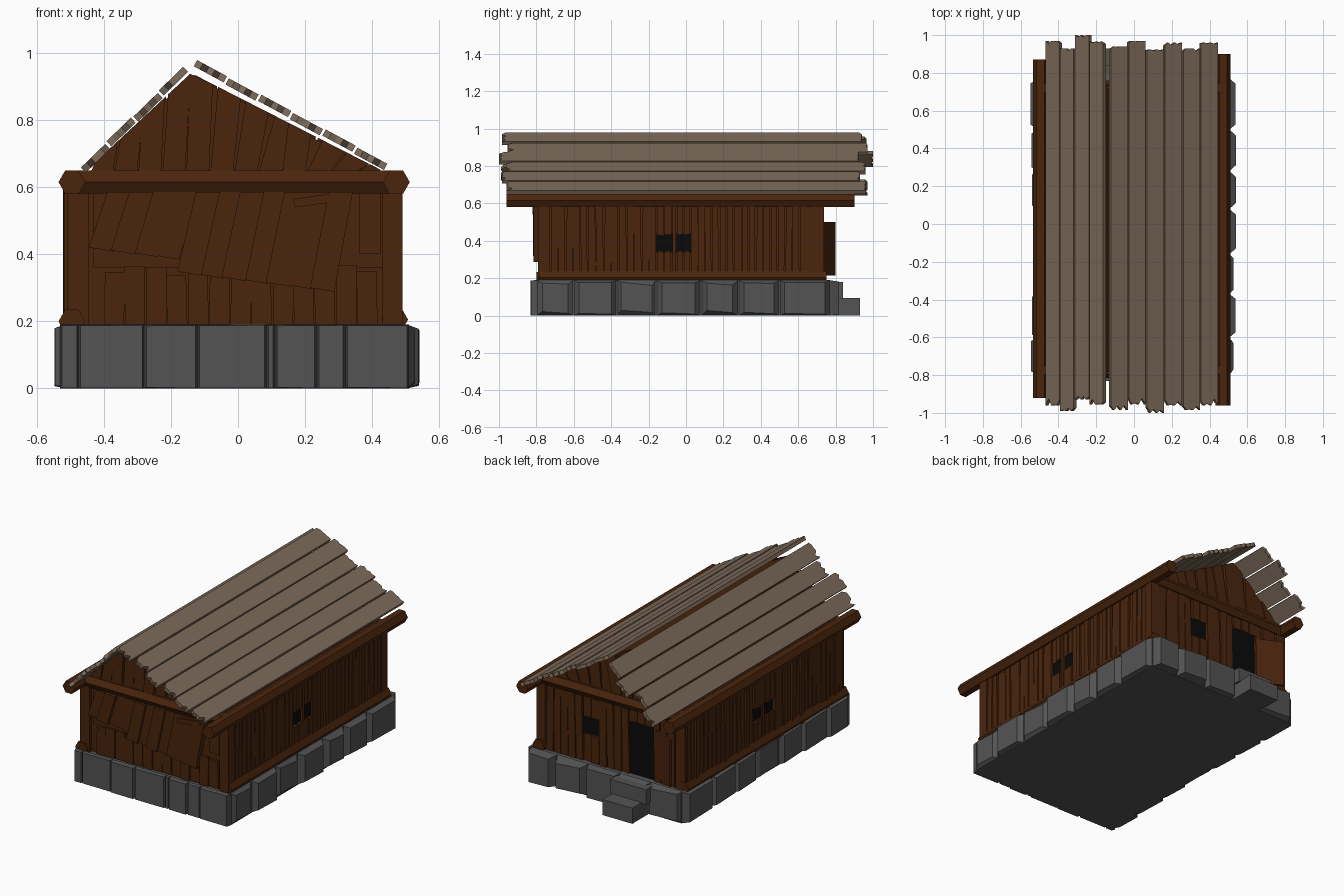
import bpy, bmesh, math, random
from mathutils import Vector as V

if "Cube" in bpy.data.objects:
    bpy.data.objects.remove(bpy.data.objects["Cube"])
random.seed(4)
R = random.uniform


def mat(name, c):
    m = bpy.data.materials.new(name)
    m.diffuse_color = (*c, 1)
    m.use_nodes = True
    m.node_tree.nodes["Principled BSDF"].inputs["Base Color"].default_value = m.diffuse_color
    return m


WOOD = mat("dark_brown_wood", (0.068, 0.018, 0.004))
ROOF = mat("weathered_grey_wood", (0.205, 0.147, 0.102))
STONE = mat("grey_stone", (0.088, 0.088, 0.088))
BLACK = mat("black_opening", (0.003, 0.003, 0.003))


def prism(bm, pts, vec):
    """Extrude a flat outline along a vector."""
    a = [bm.verts.new(V(p)) for p in pts]
    b = [bm.verts.new(V(p) + V(vec)) for p in pts]
    n = len(a)
    bm.faces.new(a)
    bm.faces.new(b[::-1])
    for i in range(n):
        bm.faces.new((a[i], b[i], b[(i + 1) % n], a[(i + 1) % n]))


def box(bm, x0, x1, y0, y1, z0, z1):
    prism(bm, [(x0, y0, z0), (x1, y0, z0), (x1, y1, z0), (x0, y1, z0)], (0, 0, z1 - z0))


def part(name, material, build):
    bm = bmesh.new()
    build(bm)
    bmesh.ops.recalc_face_normals(bm, faces=bm.faces)
    me = bpy.data.meshes.new(name)
    bm.to_mesh(me)
    bm.free()
    me.materials.append(material)
    bpy.context.collection.objects.link(bpy.data.objects.new(name, me))


# Wall frames: (position along wall, height, distance outward) -> point
FRONT = lambda u, z, d: V((u, -0.77 - d, z))
BACK = lambda u, z, d: V((u, 0.715 + d, z))
RIGHT = lambda u, z, d: V((0.468 + d, u, z))
LEFT = lambda u, z, d: V((-0.50 - d, u, z))


def plank(bm, f, u0, u1, z0, z1, lean=0.0, d0=0.0, d1=0.02, jag=0.0):
    pts = [f(u0, z0, d0), f(u1, z0 + jag, d0), f(u1 + lean, z1, d0), f(u0 + lean, z1, d0)]
    prism(bm, pts, f(0, 0, d1) - f(0, 0, d0))


# ---- stone foundation
def stones(bm, f, edges, bulge, slope):
    for a, b in zip(edges, edges[1:]):
        i, d = 0.004 + slope * R(0.3, 1), R(*bulge)
        j = slope * R(0.3, 1)
        inner = [f(a, 0, 0), f(b, 0, 0), f(b, 0.19, 0), f(a, 0.19, 0)]
        outer = [f(a + i, j, d), f(b - i, j * 0.6, d), f(b - i, 0.19 - j, d), f(a + i, 0.19 - i * 0.5, d)]
        va, vb = [bm.verts.new(p) for p in inner], [bm.verts.new(p) for p in outer]
        bm.faces.new(va)
        bm.faces.new(vb)
        for k in range(4):
            bm.faces.new((va[k], va[(k + 1) % 4], vb[(k + 1) % 4], vb[k]))


def foundation(bm):
    box(bm, -0.51, 0.51, -0.80, 0.77, 0, 0.185)
    stones(bm, lambda u, z, d: V((u, -0.80 - d, z)),
           [-0.53, -0.475, -0.28, -0.12, 0.085, 0.11, 0.235, 0.32, 0.51], (0.022, 0.032), 0.003)
    ys = [-0.80, -0.6, -0.37, -0.16, 0.08, 0.28, 0.5, 0.77]
    stones(bm, lambda u, z, d: V((0.505 + d, u, z)), ys, (0.02, 0.047), 0.03)
    stones(bm, lambda u, z, d: V((-0.505 - d, u, z)), ys, (0.015, 0.045), 0.03)
    stones(bm, lambda u, z, d: V((u, 0.76 + d, z)), [-0.51, -0.3, -0.09, 0.12, 0.33, 0.51], (0.03, 0.06), 0.025)


def steps(bm):
    box(bm, -0.29, -0.09, 0.75, 0.93, 0, 0.095)
    box(bm, -0.32, -0.08, 0.75, 0.84, 0.09, 0.18)


part("stone_foundation", STONE, foundation)
part("back_steps", STONE, steps)


# ---- wall core, and black plates marking the door and windows
part("wall_core", WOOD, lambda bm: box(bm, -0.50, 0.468, -0.77, 0.715, 0.18, 0.62))
SIDE_WIN_R = [(-0.155, -0.075, 0.345, 0.43), (-0.05, 0.025, 0.345, 0.43)]
SIDE_WIN_L = [(-0.11, -0.02, 0.35, 0.43), (0.005, 0.09, 0.35, 0.43)]
BACK_HOLES = [(0.07, 0.18, 0.35, 0.46), (-0.295, -0.13, 0.18, 0.51)]


def openings(bm):
    for f, holes in ((RIGHT, SIDE_WIN_R), (LEFT, SIDE_WIN_L), (BACK, BACK_HOLES)):
        for a, b, c, d in holes:
            plank(bm, f, a - 0.02, b + 0.02, c - 0.01, d + 0.01, d0=0, d1=0.003)


part("dark_openings", BLACK, openings)


# ---- vertical plank cladding, split around the openings
def cladding(f, u0, u1, z0, z1, holes, w, lean):
    def build(bm):
        cuts = {u0, u1}
        for h in holes:
            cuts |= {h[0], h[1]}
        cuts = sorted(cuts)
        for a, b in zip(cuts, cuts[1:]):
            n = max(1, round((b - a) / w))
            hole = next((h for h in holes if h[0] <= (a + b) / 2 <= h[1]), None)
            spans = [(z0, hole[2]), (hole[3], z1)] if hole else [(z0, z1)]
            for i in range(n):
                p, q = a + (b - a) * i / n, a + (b - a) * (i + 1) / n
                for s, e in spans:
                    if e - s > 0.02:
                        k = 0 if hole else R(-lean, lean)
                        plank(bm, f, p + 0.001, q - R(0.001, 0.006), s, e, k, 0, R(0.011, 0.022), R(-0.006, 0.006))
    return build


part("right_wall_planks", WOOD, cladding(RIGHT, -0.765, 0.725, 0.22, 0.59, SIDE_WIN_R, 0.04, 0.006))
part("left_wall_planks", WOOD, cladding(LEFT, -0.765, 0.725, 0.22, 0.59, SIDE_WIN_L, 0.04, 0.006))
part("back_wall_planks", WOOD, cladding(BACK, -0.44, 0.43, 0.185, 0.59, BACK_HOLES, 0.055, 0.012))


# ---- front wall: straight lower boards, leaning overlapping upper boards
def front_boards(bm):
    n = 13
    for i in range(n):
        u = -0.40 + i * 0.063
        plank(bm, FRONT, u, u + 0.06, 0.19, R(0.33, 0.37), R(-0.004, 0.004), 0, R(0.012, 0.022))
    plank(bm, FRONT, -0.43, 0.43, 0.36, 0.59, 0, 0, 0.008)
    for i in range(11):
        u = -0.445 + i * 0.066
        lo = 0.42 - 0.008 * i - (0.04 if i > 3 else 0)
        plank(bm, FRONT, u, u + 0.072, lo, 0.585, 0.055, 0.008, R(0.025, 0.048), -0.012)
    plank(bm, FRONT, 0.36, 0.425, 0.40, 0.585, 0.0, 0, 0.02)
    prism(bm, [FRONT(0.17, 0.54, 0.02), FRONT(0.32, 0.56, 0.02), FRONT(0.315, 0.585, 0.02),
               FRONT(0.165, 0.565, 0.02)], (0, -0.03, 0))


part("front_wall_boards", WOOD, front_boards)


# ---- corner posts and hexagonal beams
def posts(bm):
    for x0, x1 in ((-0.51, -0.445), (0.43, 0.49)):
        box(bm, x0, x1, -0.79, -0.73, 0.18, 0.6)
        box(bm, x0, x1, 0.68, 0.738, 0.18, 0.6)


def beam(bm, a, b, r=0.04):
    a, d = V(a), V(b) - V(a)
    side = d.normalized().cross(V((0, 0, 1)))
    ring = [a + r * (math.cos(k * math.pi / 3) * side + math.sin(k * math.pi / 3) * V((0, 0, 1))) for k in range(6)]
    prism(bm, ring, d)


def beams(bm):
    beam(bm, (-0.495, -0.92, 0.615), (-0.495, 0.87, 0.615))
    beam(bm, (0.472, -0.96, 0.615), (0.472, 0.90, 0.615))
    beam(bm, (-0.49, -0.775, 0.615), (0.47, -0.775, 0.615))
    beam(bm, (-0.49, 0.72, 0.615), (0.47, 0.72, 0.615))
    beam(bm, (-0.495, -0.80, 0.20), (-0.495, 0.74, 0.20))
    beam(bm, (0.467, -0.785, 0.205), (0.467, 0.75, 0.205))


part("corner_posts", WOOD, posts)
part("beams", WOOD, beams)


# ---- gables: solid attic faced with leaning boards cut to the roof line
def roof_z(x):
    return 0.94 + (x + 0.14) * (0.93 if x < -0.14 else -0.51)


def gables(bm):
    prism(bm, [(-0.45, -0.765, 0.63), (-0.14, -0.765, 0.935), (0.43, -0.765, 0.64)], (0, 1.48, 0))
    for f in (FRONT, BACK):
        edges = [-0.44 + i * 0.0715 for i in range(13)]
        for a, b in zip(edges, edges[1:]):
            k = R(0.01, 0.05)
            p, q = min(a + k, 0.41), min(b + k - 0.004, 0.425)
            pts = [(a, 0.64), (b - 0.004, 0.64), (q, max(roof_z(q), 0.65)), (p, max(roof_z(p), 0.65))]
            d = R(0.008, 0.024)
            prism(bm, [f(u, z, -0.005) for u, z in pts], f(0, 0, d) - f(0, 0, -0.005))


part("gable_boards", WOOD, gables)


# ---- open door leaf
def door(bm):
    prism(bm, [(-0.30, 0.73, 0.215), (-0.45, 0.80, 0.215), (-0.456, 0.787, 0.215), (-0.306, 0.717, 0.215)], (0, 0, 0.285))


part("open_door", WOOD, door)


# ---- roof planks with ragged ends
def roof(bm):
    def slope(low, high, ends, normal):
        low, high = V(low), V(high)
        n = len(ends)
        for i, (y0, y1) in enumerate(ends):
            s, e = low.lerp(high, (i + 0.02) / n), low.lerp(high, (i + 0.95) / n)
            t = [0, 0.22, 0.4, 0.6, 0.8, 1]
            pts = [s.lerp(e, k) + V((0, y0 + R(0, 0.035) * (j % 2), 0)) for j, k in enumerate(t)]
            pts += [s.lerp(e, k) + V((0, y1 - R(0, 0.018) * (j % 2), 0)) for j, k in enumerate(t)][::-1]
            nv = V(normal).normalized()
            lift = nv * (0.003 * (i % 2))
            prism(bm, [p + lift for p in pts], nv * 0.021)
    slope((-0.455, 0, 0.642), (-0.143, 0, 0.945),
          [(-0.96, 0.97), (-0.99, 0.93), (-0.93, 1.0), (-0.955, 0.965)], (-0.7, 0, 0.72))
    slope((0.437, 0, 0.65), (-0.138, 0, 0.96),
          [(-0.96, 0.96), (-0.985, 0.93), (-0.96, 0.96), (-1.0, 0.925), (-0.955, 0.97), (-0.985, 0.94)], (0.475, 0, 0.88))


part("roof_planks", ROOF, roof)
